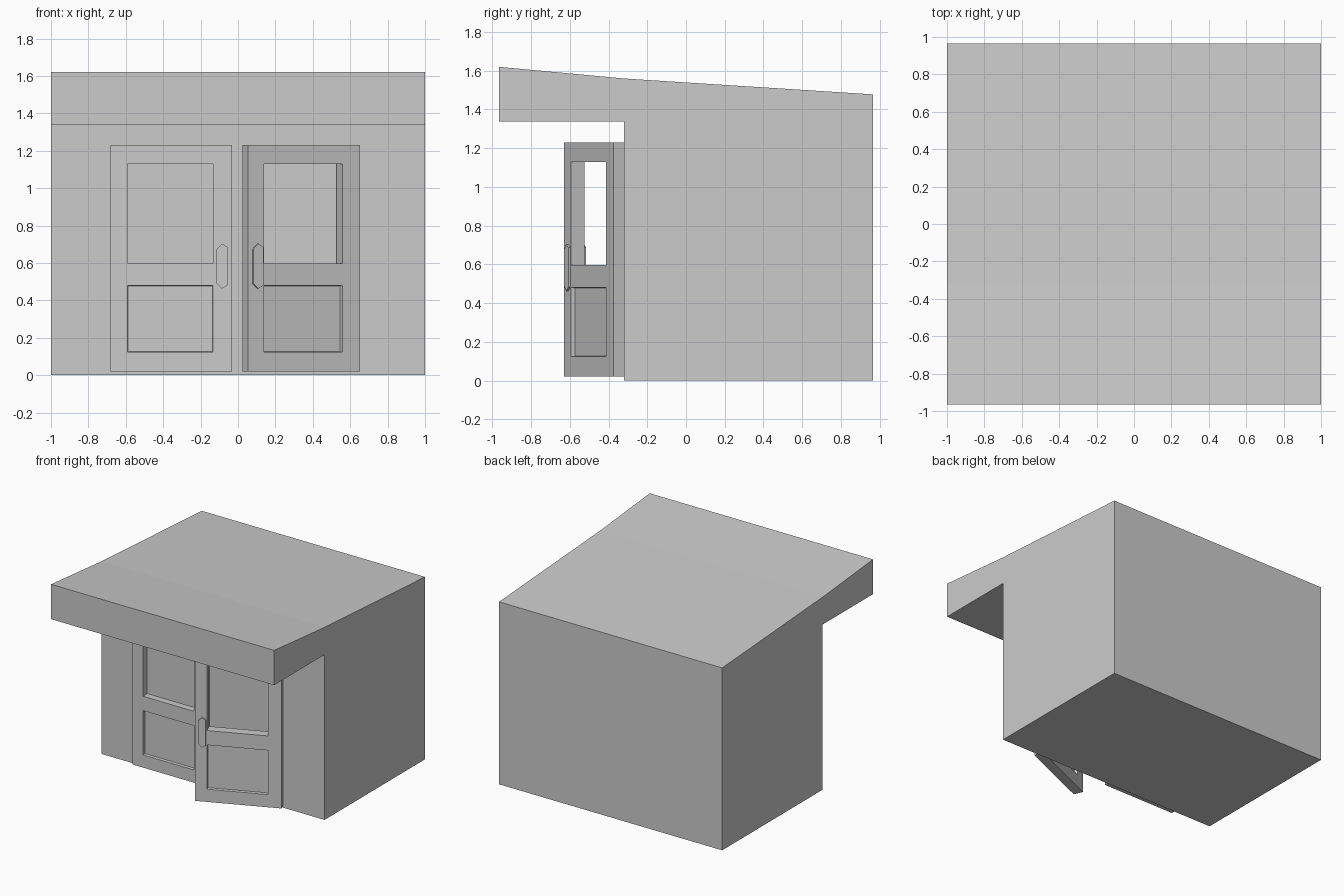
import bpy, bmesh
from math import radians

if "Cube" in bpy.data.objects:
    bpy.data.objects.remove(bpy.data.objects["Cube"])

DOOR_W, DOOR_T = 0.65, 0.076


def finish(bm, name):
    bmesh.ops.recalc_face_normals(bm, faces=bm.faces)
    mesh = bpy.data.meshes.new(name)
    bm.to_mesh(mesh)
    bm.free()
    obj = bpy.data.objects.new(name, mesh)
    bpy.context.collection.objects.link(obj)
    return obj


def prism(name, points, offset):
    """Extrude a closed outline of 3D points along an offset vector."""
    bm = bmesh.new()
    face = bm.faces.new([bm.verts.new(p) for p in points])
    ext = bmesh.ops.extrude_face_region(bm, geom=[face], use_keep_orig=True)
    moved = [g for g in ext["geom"] if isinstance(g, bmesh.types.BMVert)]
    bmesh.ops.translate(bm, verts=moved, vec=offset)
    return finish(bm, name)


def door_leaf(name):
    """Door with an open window above and a recessed panel below."""
    xs = [0, 0.092, 0.548, DOOR_W]
    zs = [0.02, 0.123, 0.481, 0.598, 1.128, 1.23]
    bm = bmesh.new()
    grid = [[bm.verts.new((x, 0, z)) for x in xs] for z in zs]
    for r in range(len(zs) - 1):
        for c in range(len(xs) - 1):
            if (r, c) != (3, 1):    # window opening
                bm.faces.new((grid[r][c], grid[r][c + 1],
                              grid[r + 1][c + 1], grid[r + 1][c]))
    ext = bmesh.ops.extrude_face_region(bm, geom=bm.faces[:], use_keep_orig=True)
    moved = [g for g in ext["geom"] if isinstance(g, bmesh.types.BMVert)]
    bmesh.ops.translate(bm, verts=moved, vec=(0, DOOR_T, 0))
    bmesh.ops.recalc_face_normals(bm, faces=bm.faces)
    # recess the lower panel on both sides
    panels = []
    for f in bm.faces:
        mid = f.calc_center_median()
        if abs(f.normal.y) > 0.9 and xs[1] < mid.x < xs[2] and zs[1] < mid.z < zs[2]:
            panels.append(f)
    bmesh.ops.inset_individual(bm, faces=panels, thickness=0.004, depth=-0.022)
    return finish(bm, name)


def make_door(name, location, angle, handle_x):
    door = door_leaf(name)
    door.location = location
    door.rotation_euler.z = radians(angle)
    # six-sided handle plates, outside and inside
    outline = [(-0.029, 0.49), (0, 0.463), (0.029, 0.48),
               (0.029, 0.686), (0, 0.703), (-0.029, 0.675)]
    for side, y in (("outer", -0.012), ("inner", DOOR_T)):
        handle = prism(f"{name}_{side}_handle",
                       [(handle_x + x, y, z) for x, z in outline], (0, 0.012, 0))
        handle.parent = door


# building with sloped roof and front overhang, extruded from its side profile
profile = [(-0.32, 0), (0.965, 0), (0.965, 1.478), (-0.32, 1.56),
           (-0.965, 1.62), (-0.965, 1.338), (-0.32, 1.338)]
prism("building", [(-1, y, z) for y, z in profile], (2, 0, 0))

# closed left door and open right door
make_door("left_door", (-0.682, -0.375, 0), 0, DOOR_W - 0.053)
make_door("right_door", (0.054, -0.63, 0), 23.2, 0.055)
